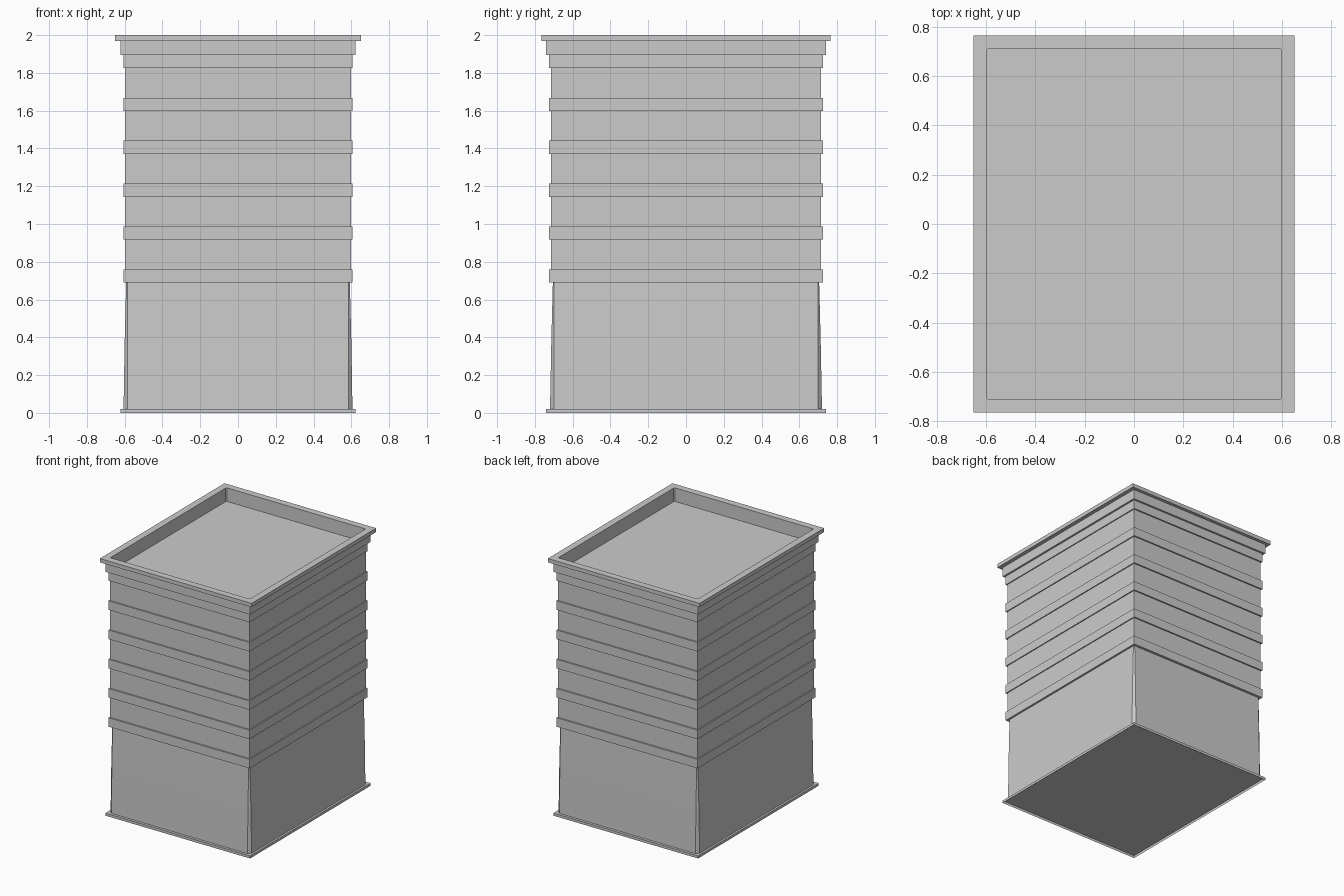
import bpy
import bmesh

if "Cube" in bpy.data.objects:
    bpy.data.objects.remove(bpy.data.objects["Cube"])


def ring(hx, hy, z, cx=0.0, cy=0.0):
    """Counter-clockwise rectangle with chamfered corners."""
    return [(hx - cx, -hy, z), (hx, -hy + cy, z), (hx, hy - cy, z), (hx - cx, hy, z),
            (-hx + cx, hy, z), (-hx, hy - cy, z), (-hx, -hy + cy, z), (-hx + cx, -hy, z)]


def loft(name, rings, cap=False):
    """Skin a stack of rings into a flat-shaded shell."""
    bm = bmesh.new()
    loops = [[bm.verts.new(p) for p in ring(*r)] for r in rings]
    for a, b in zip(loops, loops[1:]):
        for i in range(8):
            j = (i + 1) % 8
            bm.faces.new((a[i], a[j], b[j], b[i]))
    if cap:
        bm.faces.new(loops[-1])
    # Merge the doubled points of unchamfered corners
    bmesh.ops.remove_doubles(bm, verts=bm.verts, dist=0.0001)
    mesh = bpy.data.meshes.new(name)
    bm.to_mesh(mesh)
    bm.free()
    obj = bpy.data.objects.new(name, mesh)
    bpy.context.collection.objects.link(obj)
    return obj


# Thin base plate, hollow underneath
loft("base_plate", [(0.622, 0.74, 0.0), (0.622, 0.74, 0.02)], cap=True)

# Lower wall: flares slightly toward the ground, chamfered corners
loft("lower_wall", [(0.606, 0.72, 0.02, 0.021, 0.021),
                    (0.60, 0.713, 0.38, 0.015, 0.014),
                    (0.592, 0.705, 0.69, 0.007, 0.006)])

# Upper wall: six raised bands with recessed strips between
BAND, GAP = (0.607, 0.725), (0.599, 0.714)
Z0, Z1, BAND_H, COUNT = 0.69, 1.895, 0.07, 6
pitch = (Z1 - BAND_H - Z0) / (COUNT - 1)
profile = [(0.585, 0.699, Z0)]
for k in range(COUNT):
    z = Z0 + k * pitch
    if k:
        profile.append((*GAP, z))
    profile += [(*BAND, z), (*BAND, z + BAND_H)]
    if k < COUNT - 1:
        profile.append((*GAP, z + BAND_H))
loft("banded_wall", profile)

# Cornice and parapet wrapping over to the sunken roof
loft("cornice_and_roof", [(*BAND, Z1), (0.622, 0.74, Z1), (0.622, 0.74, 1.97),
                          (0.652, 0.765, 1.97), (0.652, 0.765, 2.0),
                          (0.599, 0.712, 2.0, 0.007, 0.007),
                          (0.599, 0.712, 1.895, 0.007, 0.007)], cap=True)
